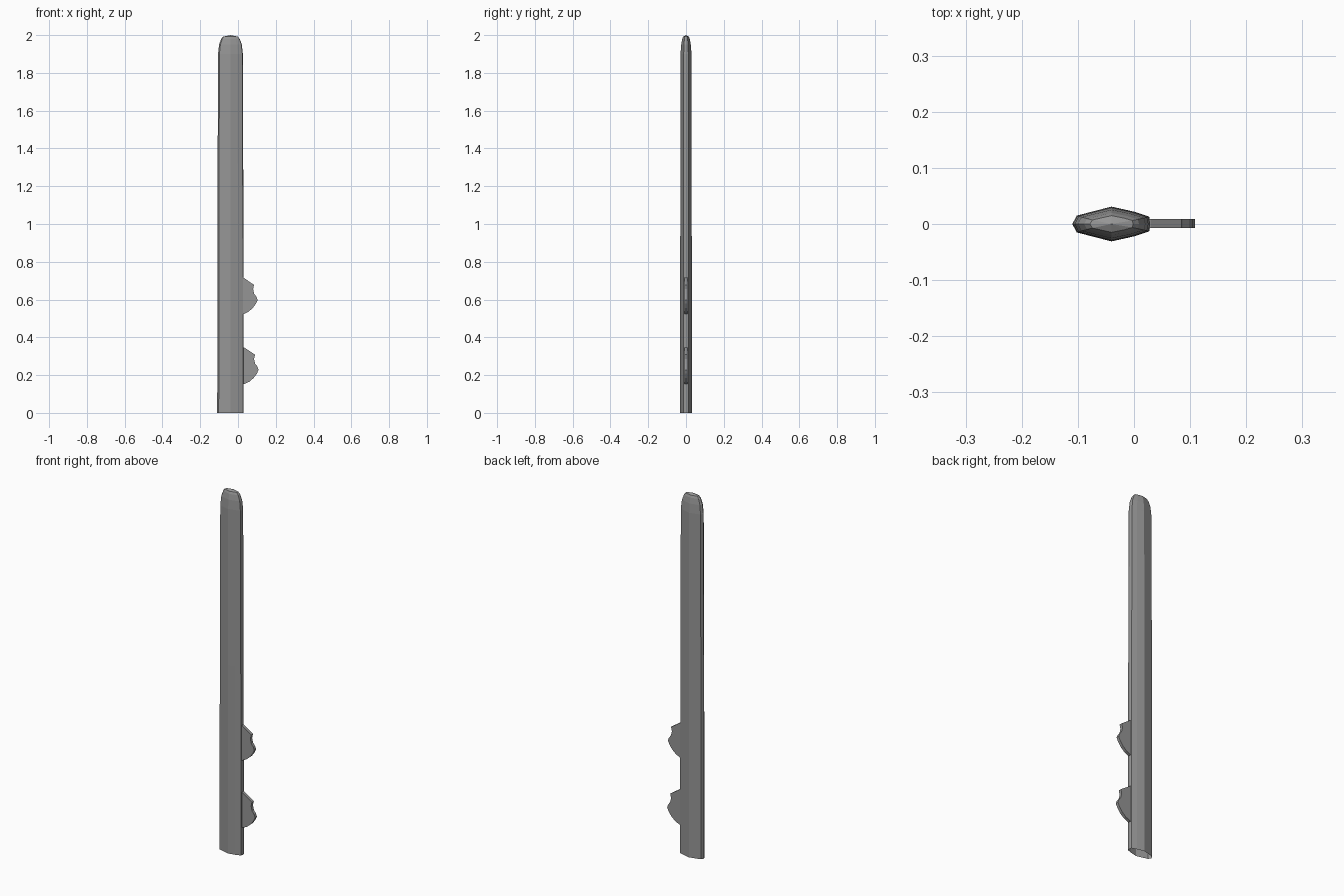
import bpy, bmesh

cube = bpy.data.objects.get("Cube")
if cube:
    bpy.data.objects.remove(cube, do_unlink=True)

GREY = (0.3, 0.3, 0.3, 1)
mat = bpy.data.materials.new("grey metal")
mat.diffuse_color = GREY
mat.use_nodes = True
mat.node_tree.nodes["Principled BSDF"].inputs["Base Color"].default_value = GREY


def finish(bm, name):
    bmesh.ops.recalc_face_normals(bm, faces=bm.faces)
    mesh = bpy.data.meshes.new(name)
    bm.to_mesh(mesh)
    bm.free()
    mesh.materials.append(mat)
    obj = bpy.data.objects.new(name, mesh)
    bpy.context.collection.objects.link(obj)
    return obj


# Blade: faceted lens section lofted upward, open at the base
CX = -0.04
half = [(-0.07, 0), (-0.062, 0.015), (0, 0.031), (0.04, 0.022), (0.067, 0.013), (0.07, 0)]
section = half + [(x, -y) for x, y in half[-2:0:-1]]
# height, width scale, depth scale
rings = [(0, 1, 1), (1.04, 0.98, 0.98), (1.9, 0.94, 0.94), (1.95, 0.86, 0.82),
         (1.98, 0.7, 0.64), (1.992, 0.55, 0.48)]
bm = bmesh.new()
loops = [[bm.verts.new((CX + x * sx, y * sy, z)) for x, y in section] for z, sx, sy in rings]
n = len(section)
for lo, hi in zip(loops, loops[1:]):
    for i in range(n):
        j = (i + 1) % n
        bm.faces.new((lo[i], lo[j], hi[j], hi[i]))
# Shallow peak closing the tip
peak = bm.verts.new((CX, 0, 2.0))
for i in range(n):
    bm.faces.new((loops[-1][i], loops[-1][(i + 1) % n], peak))
finish(bm, "blade")

# Two hooked teeth on the left edge
tooth = [(0.015, 0.2), (0.03, 0.195), (0.085, 0.158), (0.08, 0.135), (0.086, 0.11),
         (0.098, 0.095), (0.104, 0.078), (0.095, 0.058), (0.078, 0.035), (0.055, 0.015),
         (0.03, 0.003), (0.015, 0)]
for name, base, grow in (("lower_tooth", 0.15, 0.005), ("upper_tooth", 0.52, 0)):
    bm = bmesh.new()
    face = bm.faces.new([bm.verts.new((x + grow, -0.007, base + z)) for x, z in tooth])
    out = bmesh.ops.extrude_face_region(bm, geom=[face])
    verts = [v for v in out["geom"] if isinstance(v, bmesh.types.BMVert)]
    bmesh.ops.translate(bm, verts=verts, vec=(0, 0.016, 0))
    finish(bm, name)
